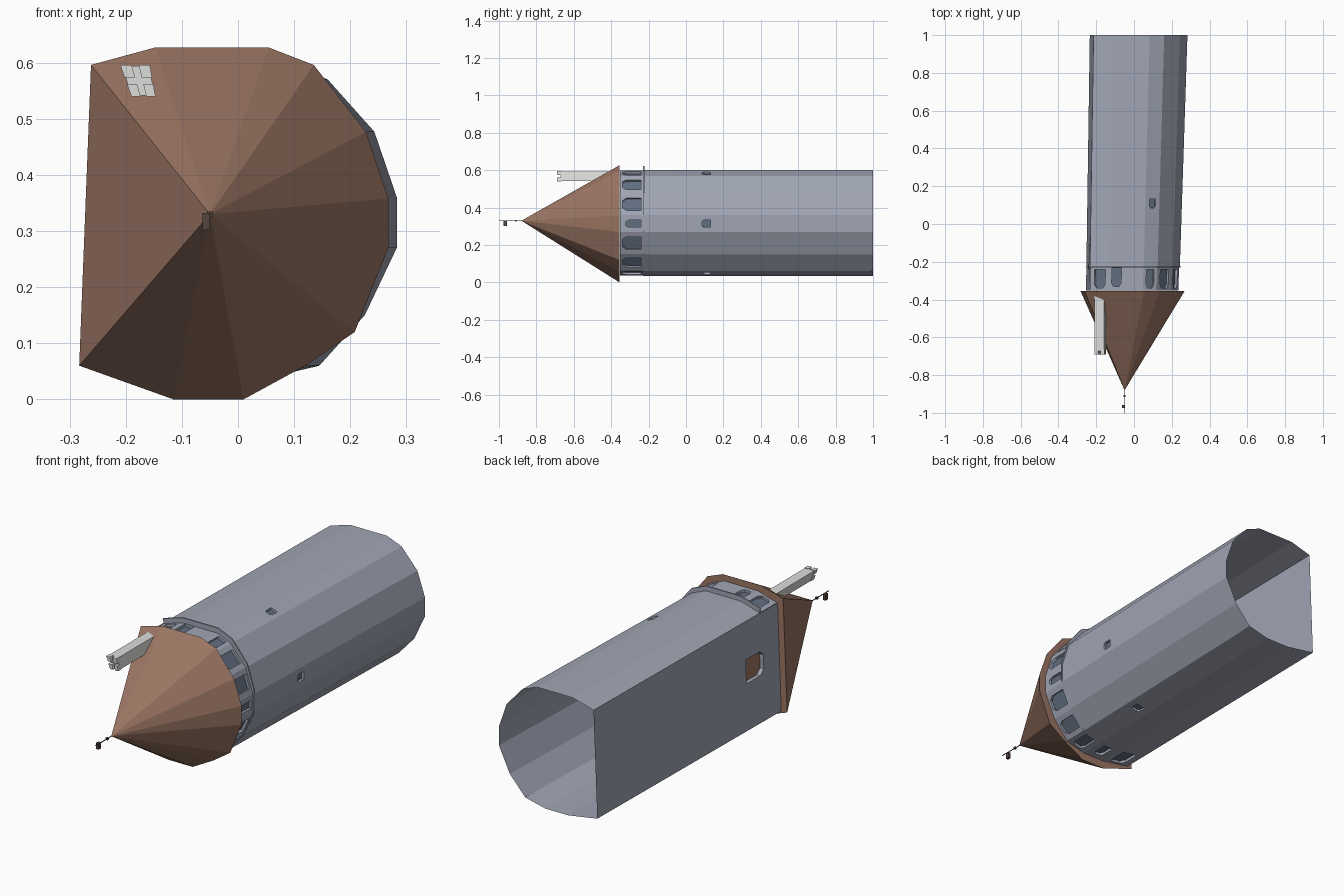
import bpy, bmesh
from mathutils import Vector

if "Cube" in bpy.data.objects:
    bpy.data.objects.remove(bpy.data.objects["Cube"])


def material(name, r, g, b):
    m = bpy.data.materials.new(name)
    m.diffuse_color = (r, g, b, 1)
    m.use_nodes = True
    m.node_tree.nodes["Principled BSDF"].inputs["Base Color"].default_value = m.diffuse_color
    return m


STONE = material("grey stone", .355, .38, .46)
ROOF = material("brown tile", .33, .18, .126)
GLASS = material("slate window", .12, .155, .215)
PLASTER = material("pale chimney", .72, .72, .70)
IRON = material("dark iron", .09, .06, .05)


def finish(name, bm, *mats, weld=True):
    if weld:
        bmesh.ops.remove_doubles(bm, verts=bm.verts, dist=1e-5)
        bmesh.ops.recalc_face_normals(bm, faces=bm.faces)
    me = bpy.data.meshes.new(name)
    bm.to_mesh(me)
    bm.free()
    for m in mats:
        me.materials.append(m)
    ob = bpy.data.objects.new(name, me)
    bpy.context.collection.objects.link(ob)
    return ob


def face(bm, pts, mat=0):
    f = bm.faces.new([bm.verts.new(p) for p in pts])
    f.material_index = mat
    return f


def bilerp(c, u, v):
    return c[0].lerp(c[1], u).lerp(c[3].lerp(c[2], u), v)


def panel(bm, c, hole=None, pane=1, depth=.012):
    """Wall facet; hole = (u0, u1, v0, v1) gives a recessed opening with cut corners."""
    n = (c[1] - c[0]).cross(c[3] - c[0]).normalized()
    mid = sum(c, Vector()) / 4
    if n.dot(Vector((mid.x, 0, mid.z - .32))) < 0:
        n = -n
        c = [c[1], c[0], c[3], c[2]]
        if hole:
            hole = (1 - hole[1], 1 - hole[0], hole[2], hole[3])
    if not hole:
        face(bm, c)
        return
    u0, u1, v0, v1 = hole
    a, b = (u1 - u0) * .2, (v1 - v0) * .2
    uv = [(u0, v0), (u1, v0), (u1, v1 - b), (u1 - a, v1), (u0 + a, v1), (u0, v1 - b)]
    ring = [bilerp(c, u, v) for u, v in uv]
    edges = []
    for loop in (c, ring):
        vs = [bm.verts.new(p) for p in loop]
        edges += [bm.edges.new((vs[i], vs[i - 1])) for i in range(len(vs))]
    bmesh.ops.triangle_fill(bm, edges=edges, use_beauty=True, normal=n)
    deep = [p - n * depth for p in ring]
    for i in range(len(ring)):
        face(bm, [ring[i - 1], ring[i], deep[i], deep[i - 1]])
    face(bm, deep, pane)


def prism(bm, section, y0, y1, mat=0):
    lo = [Vector((x, y0, z)) for x, z in section]
    hi = [Vector((x, y1, z)) for x, z in section]
    for i in range(len(lo)):
        face(bm, [lo[i - 1], lo[i], hi[i], hi[i - 1]], mat)
    face(bm, lo, mat)
    face(bm, hi, mat)


# Cross-section of the tower at its open end, and of the roof eave
WALL = [(-.214, .57), (-.107, .6), (.083, .6), (.16, .57), (.243, .477), (.283, .36),
        (.283, .27), (.226, .15), (.145, .06), (.04, .035), (-.08, .035), (-.234, .06)]
EAVE = [(-.262, .596), (-.148, .627), (.055, .627), (.135, .596), (.228, .477), (.268, .358),
        (.268, .27), (.208, .12), (.12, .06), (.01, 0), (-.115, 0), (-.283, .06)]
N = len(WALL)
TOP, JOIN = -.352, -.222


def wall_at(y, sx=1, sz=1, base=.32):
    t = (1 - y) / 1.352
    return [Vector(((x * (1 - .047 * t)) * sx - .031 * t, y, base + (z - base) * sz))
            for x, z in WALL]


# Tower shaft, with a flat side holding the door
bm = bmesh.new()
a, b, top = wall_at(1), wall_at(JOIN), wall_at(TOP)
slit = (.3, .72, .711, .748)
for i in range(N):
    j = (i + 1) % N
    if i == N - 1:
        panel(bm, [a[i], a[j], top[j], top[i]], (.43, .65, .82, .915), pane=2, depth=.02)
    else:
        panel(bm, [a[i], a[j], b[j], b[i]], slit if i in (2, 5, 8) else None)
finish("tower_shaft", bm, STONE, GLASS, ROOF, weld=False)

# Window collar below the roof
bm = bmesh.new()
a, b = wall_at(JOIN, .985, .995), wall_at(TOP, .985, .995)
for i in range(N - 1):
    hole = (.22, .78, .14, .9)
    if i == 1:
        hole = (.07, .35, .08, .83)
    elif i in (5, 9):
        hole = (.3, .72, .15, .77)
    panel(bm, [a[i], a[i + 1], b[i + 1], b[i]], hole)
finish("window_collar", bm, STONE, GLASS, weld=False)

# Thin string course between shaft and collar
bm = bmesh.new()
inn, out = wall_at(JOIN, .98, .98), wall_at(JOIN, 1.01, 1.04, .035)
step = Vector((0, -.007, 0))
for i in range(N - 1):
    p, q, r, s = inn[i], inn[i + 1], out[i + 1], out[i]
    face(bm, [p, q, r, s])
    face(bm, [v + step for v in (p, q, r, s)])
    face(bm, [s, r, r + step, s + step])
finish("string_course", bm, STONE)

# Pointed roof with closed underside
bm = bmesh.new()
rim = [Vector((x, -.355, z)) for x, z in EAVE]
tip = Vector((-.05, -.88, .33))
for i in range(N):
    face(bm, [rim[i - 1], rim[i], tip])
face(bm, rim)
finish("roof", bm, ROOF)

# Chimney with four corner blocks on its mouth
bm = bmesh.new()
quad = [Vector(p) for p in ((-.21, .596), (-.157, .596), (-.147, .54), (-.19, .54))]


def part(u0, u1, v0, v1):
    return [bilerp(quad, u, v) for u, v in ((u0, v0), (u1, v0), (u1, v1), (u0, v1))]


prism(bm, part(.03, .97, .03, .97), -.38, -.672)
for u in (0, .62):
    for v in (0, .6):
        prism(bm, part(u, u + .38, v, v + .4), -.665, -.69)
finish("chimney", bm, PLASTER, weld=False)
bpy.data.objects["chimney"].data.update()


# Weather vane on the tip
def box(x0, x1, z0, z1):
    return [(x0, z0), (x1, z0), (x1, z1), (x0, z1)]


bm = bmesh.new()
prism(bm, box(-.0515, -.0485, .3285, .3315), -.87, -1)
prism(bm, box(-.055, -.045, .325, .335), -.905, -.915)
prism(bm, box(-.063, -.05, .302, .332), -.975, -.958)
finish("weather_vane", bm, IRON)

# Make closed parts face outward
for name in ("chimney",):
    me = bpy.data.objects[name].data
    bm = bmesh.new()
    bm.from_mesh(me)
    bmesh.ops.remove_doubles(bm, verts=bm.verts, dist=1e-5)
    bmesh.ops.recalc_face_normals(bm, faces=bm.faces)
    bm.to_mesh(me)
    bm.free()
